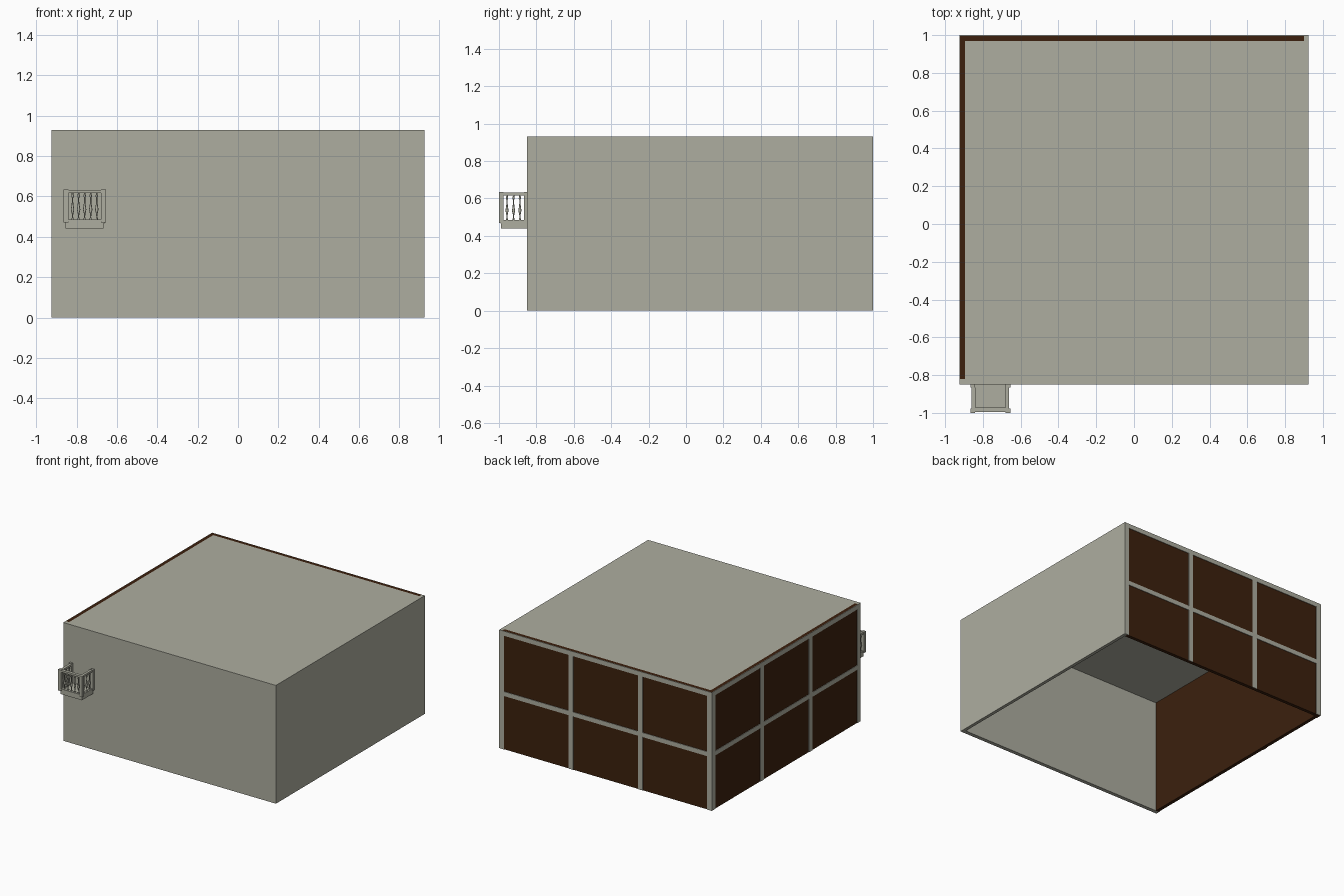
import bpy, bmesh, math

if "Cube" in bpy.data.objects:
    bpy.data.objects.remove(bpy.data.objects["Cube"])


def material(name, rgb):
    m = bpy.data.materials.new(name)
    m.diffuse_color = (*rgb, 1)
    m.use_nodes = True
    m.node_tree.nodes["Principled BSDF"].inputs["Base Color"].default_value = m.diffuse_color
    return m


GREY = material("warm grey plaster", (0.42, 0.42, 0.35))
BROWN = material("dark brown glazing", (0.045, 0.0145, 0.004))


def finish(name, bm, mat):
    bmesh.ops.recalc_face_normals(bm, faces=bm.faces)
    me = bpy.data.meshes.new(name)
    bm.to_mesh(me)
    bm.free()
    me.materials.append(mat)
    ob = bpy.data.objects.new(name, me)
    bpy.context.collection.objects.link(ob)
    return ob


def add_box(bm, x, y, z):
    vs = bmesh.ops.create_cube(bm, size=1)["verts"]
    for v in vs:
        for i, (a, b) in enumerate((x, y, z)):
            v.co[i] = a if v.co[i] < 0 else b


def boxes(name, mat, *specs):
    bm = bmesh.new()
    for s in specs:
        add_box(bm, *s)
    return finish(name, bm, mat)


# Main dimensions
L, R, F, B, H = -0.925, 0.925, -0.85, 1.0, 0.93
T = 0.03      # wall thickness
P = 0.004     # frame plate thickness
W = 0.04      # frame bar width

# Plain walls and roof (open underneath)
boxes("front_wall", GREY, ((L + P, R), (F, F + T), (0, H)))
boxes("right_wall", GREY, ((R - 0.025, R), (F + T, B - P), (0, H)))
boxes("roof", GREY, ((L + T, R - 0.025), (F + T, B - T), (H - T, H)))

# Brown glazed walls
boxes("back_glazing", BROWN, ((L + P, R - 0.025), (B - T, B - P), (0, H)))
boxes("left_glazing", BROWN, ((L + P, L + T), (F + T, B - T), (0, H)))


# Window frames: four posts, a top rail and a middle rail (as span a..b)
def frame_bars(a, b):
    bars = []
    for i in range(4):
        c = a + W / 2 + (b - a - W) * i / 3
        bars.append(((c - W / 2, c + W / 2), (0, H)))
    edges = [bar[0] for bar in bars]
    for z in ((0.42, 0.455), (H - 0.036, H)):
        for i in range(3):
            bars.append(((edges[i][1], edges[i + 1][0]), z))
    return bars


boxes("back_frame", GREY, *[(s, (B - P, B), z) for s, z in frame_bars(L, R)])
boxes("left_frame", GREY, *[((L, L + P), s, z) for s, z in frame_bars(F, B - P)])

# Balcony floor with a stepped lower slab
CX = -0.76
boxes("balcony_floor", GREY,
      ((CX - 0.094, CX + 0.094), (-0.988, F), (0.44, 0.466)),
      ((CX - 0.098, CX + 0.098), (-0.992, F), (0.466, 0.476)))

# Balcony corner posts
specs = []
for s in (-1, 1):
    x = sorted((CX + s * 0.105, CX + s * 0.081))
    specs += [(x, (-1.0, -0.976), (0.47, 0.635)), (x, (-0.866, F), (0.47, 0.635))]
boxes("balcony_posts", GREY, *specs)

# Balcony top and bottom rails
specs = []
for z in ((0.476, 0.486), (0.617, 0.632)):
    specs.append(((CX - 0.081, CX + 0.081), (-0.996, -0.972), z))
    for s in (-1, 1):
        x = sorted((CX + s * 0.099, CX + s * 0.079))
        specs.append((x, (-0.976, -0.866), z))
boxes("balcony_rails", GREY, *specs)

# Turned balusters
PROFILE = [(0.005, 0.484), (0.005, 0.492), (0.002, 0.498), (0.004, 0.515),
           (0.0085, 0.535), (0.006, 0.55), (0.003, 0.575), (0.003, 0.592),
           (0.0065, 0.602), (0.004, 0.612), (0.004, 0.62)]


def add_baluster(bm, x, y, sides=8):
    rings = []
    for r, z in PROFILE:
        rings.append([bm.verts.new((x + r * math.cos(math.tau * i / sides),
                                    y + r * math.sin(math.tau * i / sides), z))
                      for i in range(sides)])
    for lo, hi in zip(rings, rings[1:]):
        for i in range(sides):
            j = (i + 1) % sides
            bm.faces.new((lo[i], lo[j], hi[j], hi[i]))
    bm.faces.new(rings[0][::-1])
    bm.faces.new(rings[-1])


bm = bmesh.new()
for i in range(-2, 3):
    add_baluster(bm, CX + 0.03 * i, -0.984)
for s in (-1, 1):
    for y in (-0.957, -0.922, -0.888):
        add_baluster(bm, CX + s * 0.089, y)
balusters = finish("balcony_balusters", bm, GREY)
bpy.context.view_layer.objects.active = balusters
balusters.select_set(True)
bpy.ops.object.shade_smooth_by_angle(angle=math.radians(50))
